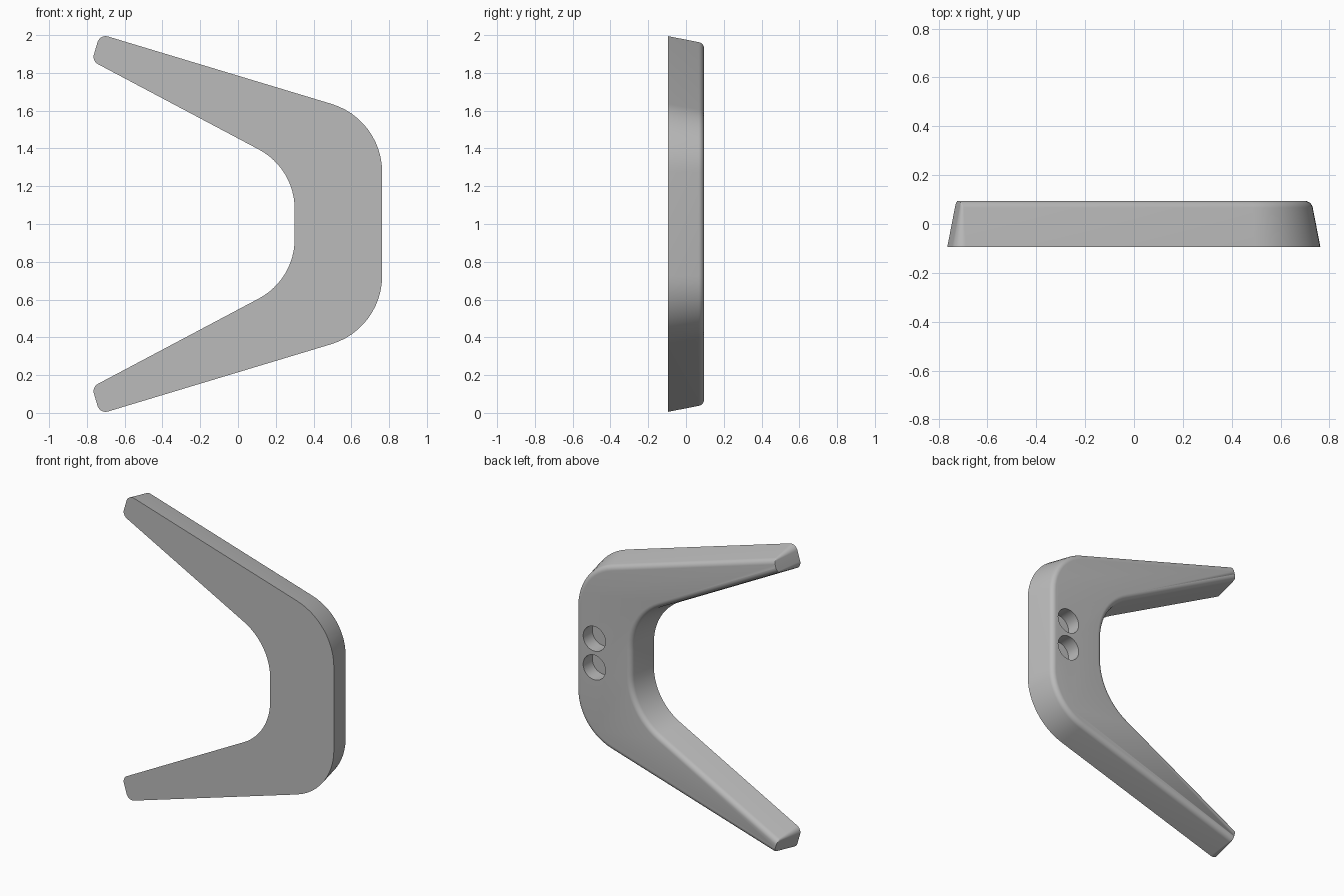
import bpy, bmesh, math
from mathutils import Vector

if "Cube" in bpy.data.objects:
    bpy.data.objects.remove(bpy.data.objects["Cube"], do_unlink=True)

HALF = 0.095                   # half thickness
DRAFT = math.tan(math.radians(11))
FILLET = 0.035                 # rounding of the back rim
SEGS = 12                      # segments per rounded corner

# Upper half of the outline: x, z, corner radius, True if the edge after it is an arm end
half = [(0.30, 1.294, 0.357, False), (-0.773, 1.863, 0.045, True),
        (-0.731, 2.0055, 0.045, False), (0.763, 1.555, 0.377, False)]
corners = half + [(x, 2 - z, r, i == 1)
                  for i, (x, z, r, _) in reversed(list(enumerate(half)))]
# After mirroring, the lower arm end follows the mirrored outer tip
corners = [(x, z, r, i in (1, 5)) for i, (x, z, r, _) in enumerate(corners)]
COUNT = len(corners)


def rounded_outline(side_inset, end_inset):
    """Outline moved inward, with separate insets for the sides and the arm ends."""
    pts = [Vector(c[:2]) for c in corners]
    lines = []
    for i in range(COUNT):
        d = (pts[(i + 1) % COUNT] - pts[i]).normalized()
        inward = Vector((d.y, -d.x))          # the outline runs clockwise
        inset = end_inset if corners[i][3] else side_inset
        lines.append((pts[i] + inward * inset, d))
    result = []
    for i in range(COUNT):
        (p, d), (q, e) = lines[i - 1], lines[i]
        turn = d.cross(e)
        corner = p + d * ((q - p).cross(e) / turn)
        sign = 1 if turn < 0 else -1          # convex corners tighten inward
        radius = max(corners[i][2] - sign * side_inset, 0.004)
        angle = math.acos(max(-1, min(1, d.dot(e))))
        start = corner - d * radius * math.tan(angle / 2)
        centre = start + Vector((d.y, -d.x)) * radius * sign
        arm = start - centre
        for k in range(SEGS + 1):
            a = -sign * angle * k / SEGS
            result.append(centre + Vector((arm.x * math.cos(a) - arm.y * math.sin(a),
                                           arm.x * math.sin(a) + arm.y * math.cos(a))))
    return result


# Layers from the front face, up the drafted wall, around the back rim
layers = [(-HALF, 0.0)]
first = math.radians(11)
y_mid = HALF - FILLET
inset_mid = (y_mid + FILLET * math.sin(first) + HALF) * DRAFT + FILLET * math.cos(first)
for k in range(9):
    phi = first + (math.pi / 2 - first) * k / 8
    layers.append((y_mid + FILLET * math.sin(phi), inset_mid - FILLET * math.cos(phi)))

bm = bmesh.new()
rings = [[bm.verts.new((p.x, y, p.y)) for p in rounded_outline(inset, (y + HALF) * DRAFT)]
         for y, inset in layers]
size = len(rings[0])
for low, high in zip(rings, rings[1:]):
    for i in range(size):
        j = (i + 1) % size
        bm.faces.new((low[i], low[j], high[j], high[i]))
bm.faces.new(rings[0])
bm.faces.new(rings[-1])
bmesh.ops.recalc_face_normals(bm, faces=bm.faces)
mesh = bpy.data.meshes.new("bracket")
bm.to_mesh(mesh)
bm.free()
bracket = bpy.data.objects.new("bracket", mesh)
bpy.context.collection.objects.link(bracket)

# Plain grey material
grey = bpy.data.materials.new("grey")
grey.use_nodes = True
colour = (0.5, 0.5, 0.5, 1)
grey.diffuse_color = colour
grey.node_tree.nodes["Principled BSDF"].inputs["Base Color"].default_value = colour
mesh.materials.append(grey)

# Two blind holes in the back
for z in (0.906, 1.094):
    bpy.ops.mesh.primitive_cylinder_add(vertices=48, radius=0.081, depth=0.2,
                                        location=(0.6, 0.1, z),
                                        rotation=(math.pi / 2, 0, 0))
    cutter = bpy.context.object
    cutter.name = "hole_cutter"
    cutter.hide_render = True
    cutter.data.materials.append(grey)
    cut = bracket.modifiers.new("hole", 'BOOLEAN')
    cut.object = cutter
    cut.solver = 'EXACT'
    bpy.context.view_layer.objects.active = bracket
    bpy.ops.object.modifier_apply(modifier=cut.name)
    bpy.data.objects.remove(cutter, do_unlink=True)

bpy.ops.object.select_all(action='DESELECT')
bracket.select_set(True)
bpy.context.view_layer.objects.active = bracket
bpy.ops.object.shade_smooth_by_angle(angle=math.radians(30))
